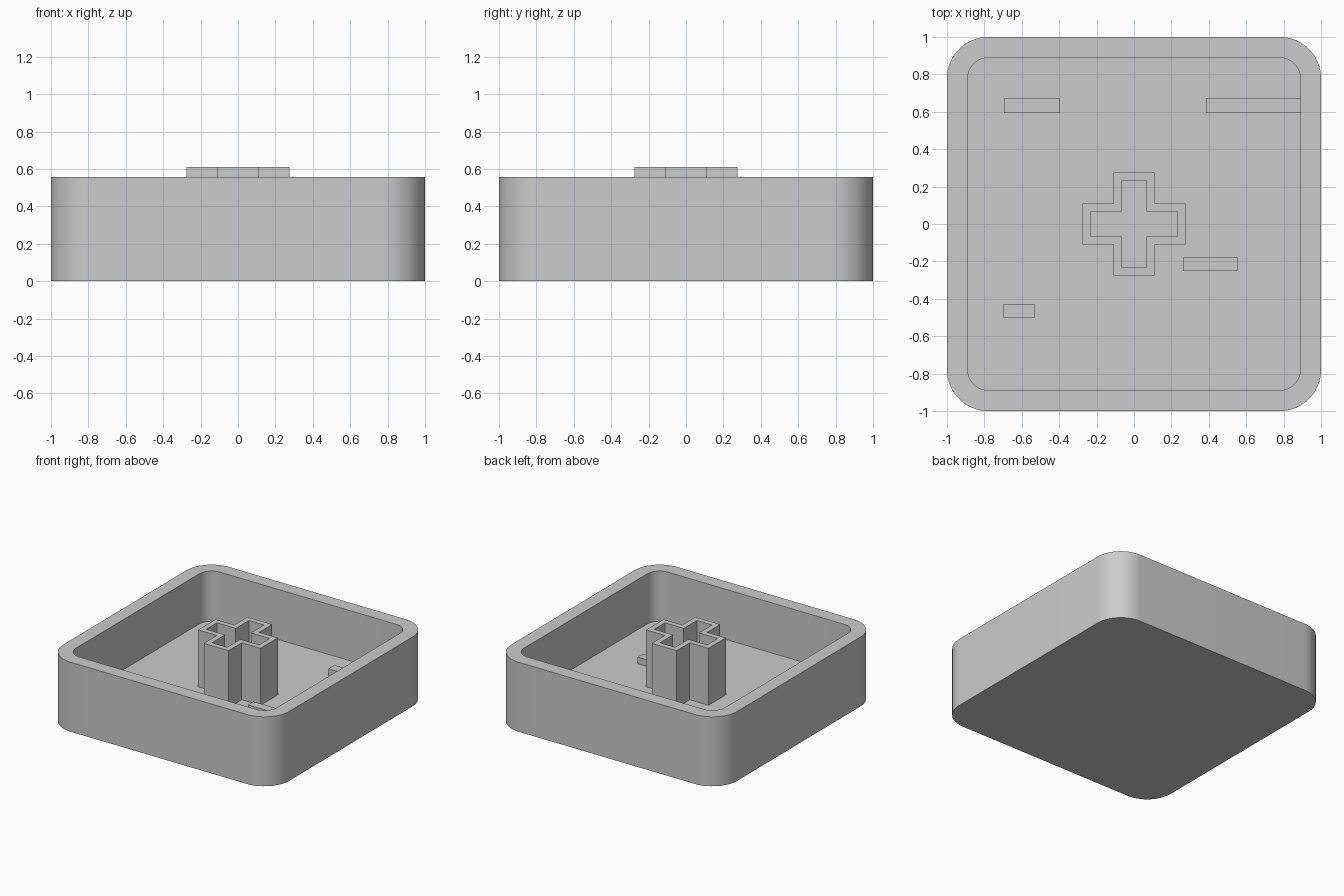
import bpy
import bmesh
from math import cos, sin, pi, radians

if "Cube" in bpy.data.objects:
    bpy.data.objects.remove(bpy.data.objects["Cube"], do_unlink=True)

TOP, FLOOR, STEM_TOP = 0.556, 0.155, 0.611

grey = bpy.data.materials.new("plain grey")
grey.use_nodes = True
grey.diffuse_color = (0.6, 0.6, 0.6, 1)
grey.node_tree.nodes["Principled BSDF"].inputs["Base Color"].default_value = (0.6, 0.6, 0.6, 1)


def rounded_square(half, radius, steps=16):
    """Outline of a square with rounded corners."""
    points = []
    for quarter in range(4):
        mid = (quarter + 0.5) * pi / 2
        cx = (half - radius) * (1 if cos(mid) > 0 else -1)
        cy = (half - radius) * (1 if sin(mid) > 0 else -1)
        for i in range(steps + 1):
            a = (quarter + i / steps) * pi / 2
            points.append((cx + radius * cos(a), cy + radius * sin(a)))
    return points


def cross(reach, width):
    """Outline of a plus sign, one arm corner turned four times."""
    points = []
    for quarter in range(4):
        c, s = cos(quarter * pi / 2), sin(quarter * pi / 2)
        for x, y in ((reach, -width), (reach, width), (width, width)):
            points.append((x * c - y * s, x * s + y * c))
    return points


def hollow(name, outer, inner, bottom, floor, top):
    """Cup with matching outer and inner outlines and a raised floor."""
    bm = bmesh.new()
    loops = [[bm.verts.new((x, y, z)) for x, y in outline]
             for outline, z in ((outer, bottom), (outer, top), (inner, top), (inner, floor))]
    count = len(outer)
    for low, high in zip(loops, loops[1:]):
        for i in range(count):
            j = (i + 1) % count
            bm.faces.new((low[i], low[j], high[j], high[i]))
    bm.faces.new(list(reversed(loops[0])))
    bm.faces.new(loops[-1])
    return finish(name, bm)


def bar(name, x0, x1, y0, y1, z0, z1):
    bm = bmesh.new()
    bmesh.ops.create_cube(bm, size=1)
    for v in bm.verts:
        v.co = (x1 if v.co.x > 0 else x0, y1 if v.co.y > 0 else y0, z1 if v.co.z > 0 else z0)
    return finish(name, bm)


def finish(name, bm):
    mesh = bpy.data.meshes.new(name)
    bm.to_mesh(mesh)
    bm.free()
    mesh.materials.append(grey)
    obj = bpy.data.objects.new(name, mesh)
    bpy.context.collection.objects.link(obj)
    return obj


# Open tray with rounded corners
tray = hollow("tray", rounded_square(1, 0.22), rounded_square(0.889, 0.11), 0, FLOOR, TOP)
bpy.ops.object.select_all(action='DESELECT')
tray.select_set(True)
bpy.context.view_layer.objects.active = tray
bpy.ops.object.shade_smooth_by_angle(angle=radians(30))

# Hollow cross-shaped stem standing on the floor
hollow("stem", cross(0.276, 0.11), cross(0.233, 0.067), FLOOR - 0.01, FLOOR, STEM_TOP)

# Low bars on the floor
BARS = {
    "back_right_bar": (-0.695, -0.395, 0.593, 0.67),
    "back_left_bar": (0.385, 0.895, 0.593, 0.67),
    "middle_bar": (0.263, 0.555, -0.25, -0.18),
    "front_right_bar": (-0.70, -0.53, -0.50, -0.43),
}
for name, extent in BARS.items():
    bar(name, *extent, FLOOR - 0.01, FLOOR + 0.053)
